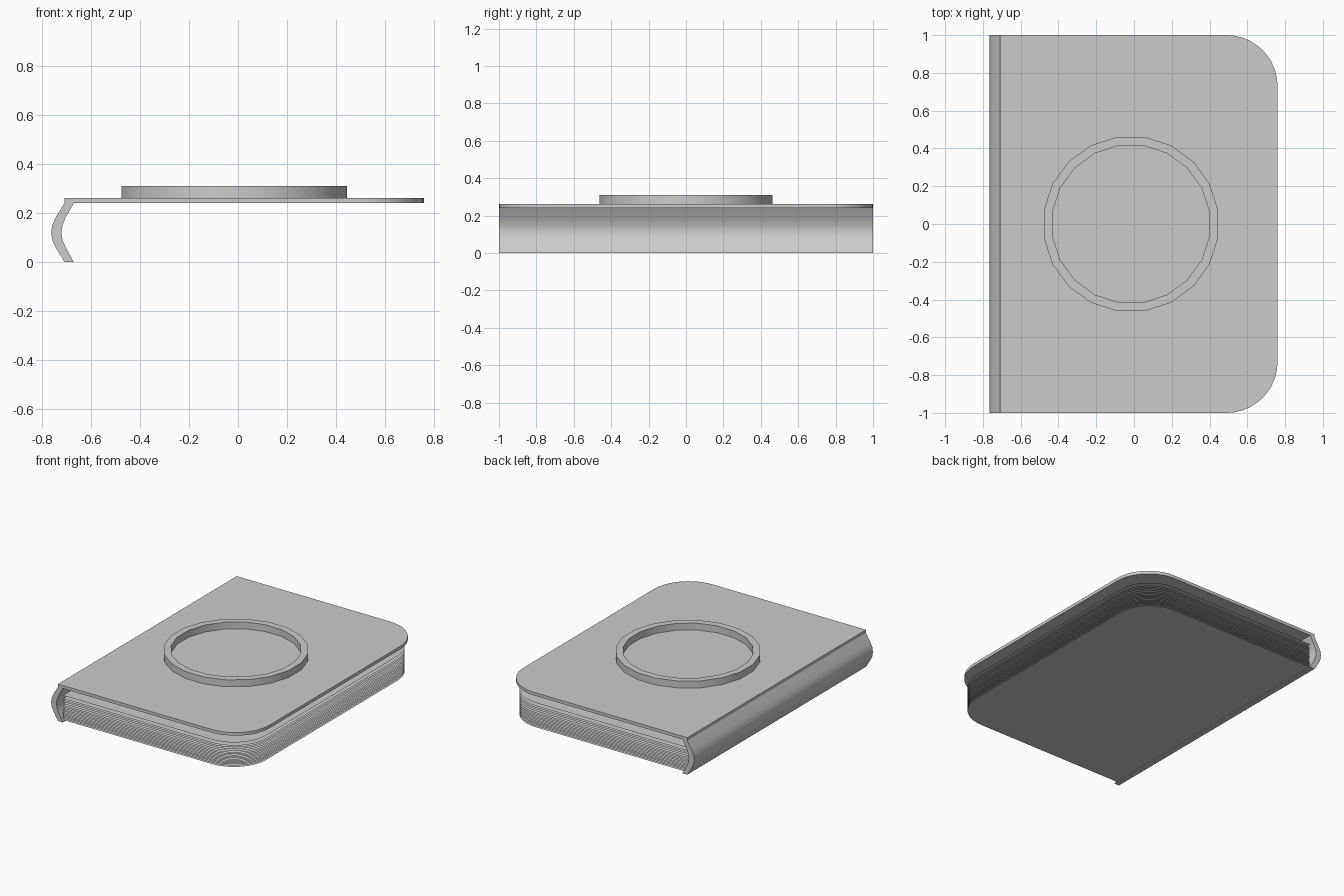
import bpy, bmesh, math
from mathutils import Vector

if "Cube" in bpy.data.objects:
    bpy.data.objects.remove(bpy.data.objects["Cube"], do_unlink=True)

GREY = (0.6, 0.6, 0.6, 1.0)
mat = bpy.data.materials.new("plain grey")
mat.use_nodes = True
mat.diffuse_color = GREY
mat.node_tree.nodes["Principled BSDF"].inputs["Base Color"].default_value = GREY


def finish(name, bm, angle=35):
    """Turn a bmesh into a named, shaded object."""
    mesh = bpy.data.meshes.new(name)
    bm.to_mesh(mesh)
    bm.free()
    mesh.materials.append(mat)
    obj = bpy.data.objects.new(name, mesh)
    bpy.context.collection.objects.link(obj)
    bpy.ops.object.select_all(action="DESELECT")
    obj.select_set(True)
    bpy.context.view_layer.objects.active = obj
    bpy.ops.object.shade_smooth_by_angle(angle=math.radians(angle))
    return obj


def sheet_outline(x0, x1, half, radius, steps=10):
    """Rectangle with its two +x corners rounded, counter-clockwise."""
    pts = [(x0, half), (x0, -half)]
    for sign, start in ((-1, -90), (1, 0)):
        cx, cy = x1 - radius, sign * (half - radius)
        for i in range(steps + 1):
            a = math.radians(start + 90 * i / steps)
            pts.append((cx + radius * math.cos(a), cy + radius * math.sin(a)))
    return pts


def add_face(bm, pts):
    return bm.faces.new([bm.verts.new(p) for p in pts])


def extrude(bm, face, offset):
    """Extrude a face into a closed solid."""
    geom = bmesh.ops.extrude_face_region(bm, geom=[face], use_keep_orig=True)["geom"]
    moved = [g for g in geom if isinstance(g, bmesh.types.BMVert)]
    bmesh.ops.translate(bm, verts=moved, vec=Vector(offset))
    bmesh.ops.recalc_face_normals(bm, faces=bm.faces)


# Top cover
bm = bmesh.new()
face = add_face(bm, [(x, y, 0.24) for x, y in sheet_outline(-0.71, 0.76, 1.0, 0.27)])
extrude(bm, face, (0, 0, 0.022))
finish("front_cover", bm)

# Curved spine, a bowed strip run along the height of the book
outer = [(-0.71, 0.24), (-0.745, 0.183), (-0.76, 0.15), (-0.764, 0.12),
         (-0.76, 0.09), (-0.745, 0.057), (-0.71, 0.0)]
inner = [(-0.672, 0.0), (-0.704, 0.057), (-0.718, 0.09), (-0.722, 0.12),
         (-0.718, 0.15), (-0.704, 0.183), (-0.672, 0.24)]
bm = bmesh.new()
extrude(bm, add_face(bm, [(x, -1.0, z) for x, z in outer + inner]), (0, 2, 0))
finish("spine", bm)

# Loose paper sheets
levels = [0.01, 0.02, 0.029, 0.037, 0.045, 0.054, 0.063, 0.073, 0.082,
          0.092, 0.102, 0.112, 0.125, 0.138, 0.149, 0.161, 0.183]
bm = bmesh.new()
for z in levels:
    add_face(bm, [(x, y, z) for x, y in sheet_outline(-0.682, 0.735, 0.985, 0.25)])
finish("pages", bm)

# Raised ring on the cover
SIDES = 20
bm = bmesh.new()
section = [(0.467, 0.26), (0.467, 0.311), (0.42, 0.311), (0.42, 0.26)]
rings = []
for i in range(SIDES):
    a = 2 * math.pi * (i + 0.5) / SIDES
    rings.append([bm.verts.new((-0.016 + r * math.cos(a), r * math.sin(a), z))
                  for r, z in section])
for i in range(SIDES):
    a, b = rings[i], rings[(i + 1) % SIDES]
    for j in range(4):
        k = (j + 1) % 4
        bm.faces.new((a[j], b[j], b[k], a[k]))
bmesh.ops.recalc_face_normals(bm, faces=bm.faces)
finish("cover_ring", bm)
